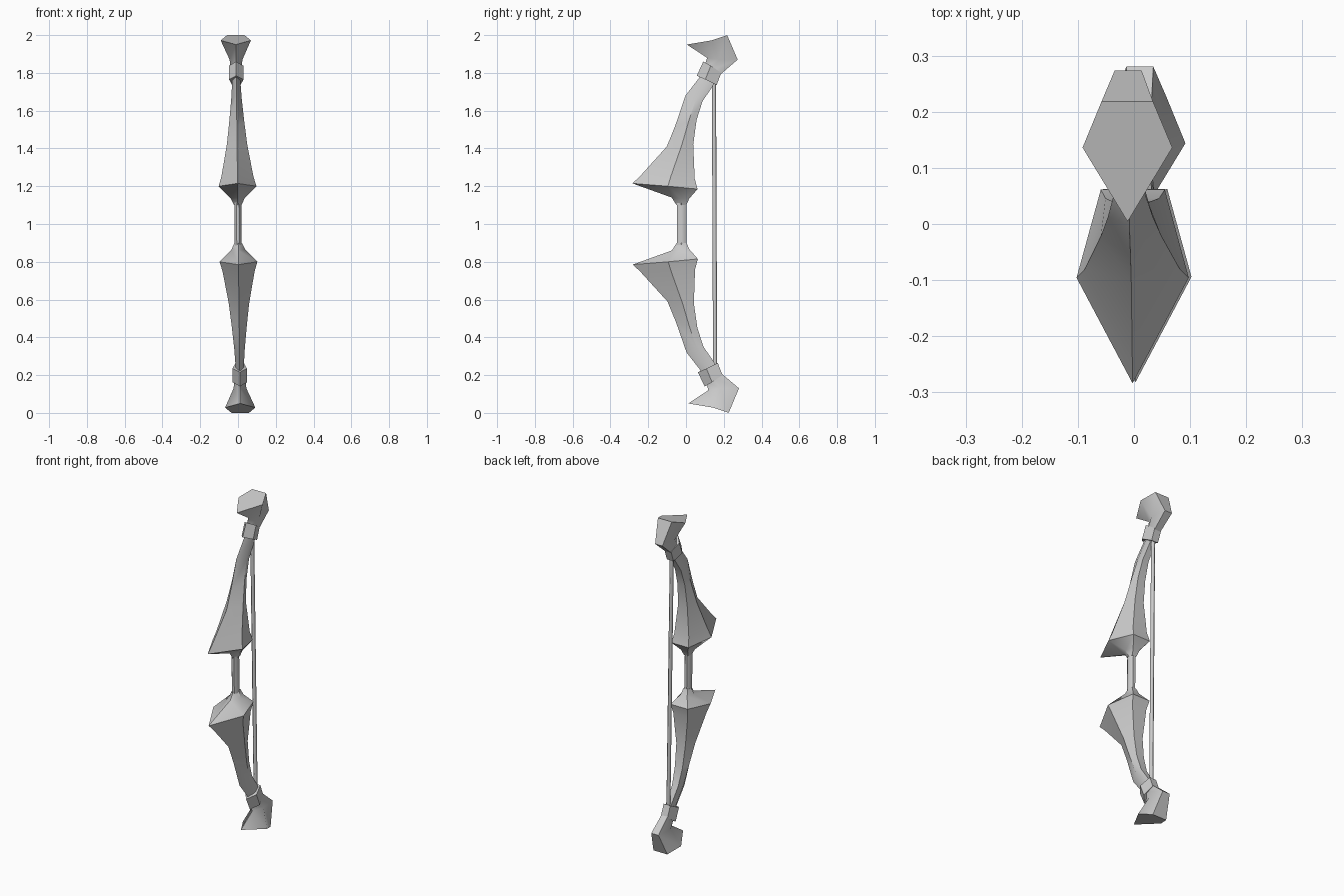
import bpy, bmesh, math
from mathutils import Vector

if "Cube" in bpy.data.objects:
    bpy.data.objects.remove(bpy.data.objects["Cube"])

grey = bpy.data.materials.new("plain grey")
grey.diffuse_color = (0.6, 0.6, 0.6, 1)
grey.use_nodes = True
grey.node_tree.nodes["Principled BSDF"].inputs["Base Color"].default_value = grey.diffuse_color


def lean(v):
    """The whole bow leans very slightly about its middle."""
    h = v.z - 1
    return Vector((v.x - 0.012 * h, v.y - 0.004 * h, v.z))


def loft(name, rings, flip=False, angle=40):
    """Skin a closed body over rings of points; flip mirrors it about mid height."""
    bm = bmesh.new()
    loops = []
    for ring in rings:
        pts = [Vector((x, y, 2 - z if flip else z)) for x, y, z in ring]
        loops.append([bm.verts.new(lean(p)) for p in pts])
    n = len(loops[0])
    for a, b in zip(loops, loops[1:]):
        for i in range(n):
            j = (i + 1) % n
            bm.faces.new((a[i], a[j], b[j], b[i]))
    bm.faces.new(loops[0])
    bm.faces.new(loops[-1])
    bmesh.ops.recalc_face_normals(bm, faces=bm.faces)
    mesh = bpy.data.meshes.new(name)
    bm.to_mesh(mesh)
    bm.free()
    mesh.materials.append(grey)
    obj = bpy.data.objects.new(name, mesh)
    bpy.context.collection.objects.link(obj)
    bpy.ops.object.select_all(action='DESELECT')
    obj.select_set(True)
    bpy.context.view_layer.objects.active = obj
    bpy.ops.object.shade_smooth_by_angle(angle=math.radians(angle))
    return obj


def five(front, side, back):
    """Five-sided section: front ridge (y, z), side and back corners (x, y, z)."""
    (fy, fz), (sx, sy, sz), (bx, by, bz) = front, side, back
    return [(0, fy, fz), (sx, sy, sz), (bx, by, bz), (-bx, by, bz), (-sx, sy, sz)]


def circle(rx, ry, y, z, n=8):
    return [(rx * math.cos(math.tau * (i + 0.5) / n),
             y + ry * math.sin(math.tau * (i + 0.5) / n), z) for i in range(n)]


# Limb: narrow at the grip, flaring to a pointed rim, tapering to the band
limb = [
    five((-0.05, 1.10), (0.02, -0.022, 1.10), (0.014, 0.002, 1.10)),
    five((-0.075, 1.14), (0.036, -0.03, 1.135), (0.022, 0.018, 1.135)),
    five((-0.283, 1.215), (0.10, -0.095, 1.20), (0.057, 0.062, 1.185)),
    five((-0.245, 1.25), (0.085, -0.08, 1.25), (0.048, 0.047, 1.24)),
    five((-0.10, 1.41), (0.054, -0.02, 1.42), (0.03, 0.04, 1.42)),
    five((-0.055, 1.52), (0.04, 0.015, 1.54), (0.025, 0.058, 1.55)),
    five((0.0, 1.68), (0.028, 0.055, 1.66), (0.02, 0.09, 1.65)),
    five((0.07, 1.77), (0.022, 0.11, 1.75), (0.018, 0.145, 1.73)),
    five((0.09, 1.81), (0.022, 0.13, 1.79), (0.018, 0.16, 1.77)),
]
# Band wrapped round the limb end
band = [
    five((0.06, 1.785), (0.038, 0.105, 1.765), (0.022, 0.165, 1.735)),
    five((0.095, 1.86), (0.038, 0.135, 1.838), (0.022, 0.19, 1.80)),
]
# Tip: neck, bent heel and pointed slanting cap
tip = [
    five((0.10, 1.83), (0.028, 0.14, 1.815), (0.02, 0.183, 1.79)),
    five((0.115, 1.88), (0.034, 0.175, 1.87), (0.024, 0.277, 1.87)),
    five((0.008, 1.95), (0.08, 0.14, 1.972), (0.046, 0.222, 2.0)),
]

for label, flip in (("upper", False), ("lower", True)):
    loft(label + "_limb", limb, flip)
    loft(label + "_band", band, flip, 30)
    loft(label + "_tip", tip, flip, 50)

# Grip between the limbs and the string behind them
loft("grip", [circle(0.02, 0.027, -0.023, z) for z in (0.88, 1.12)], angle=50)
loft("string", [circle(0.011, 0.011, 0.151, z, 6) for z in (0.22, 1.78)], angle=65)
